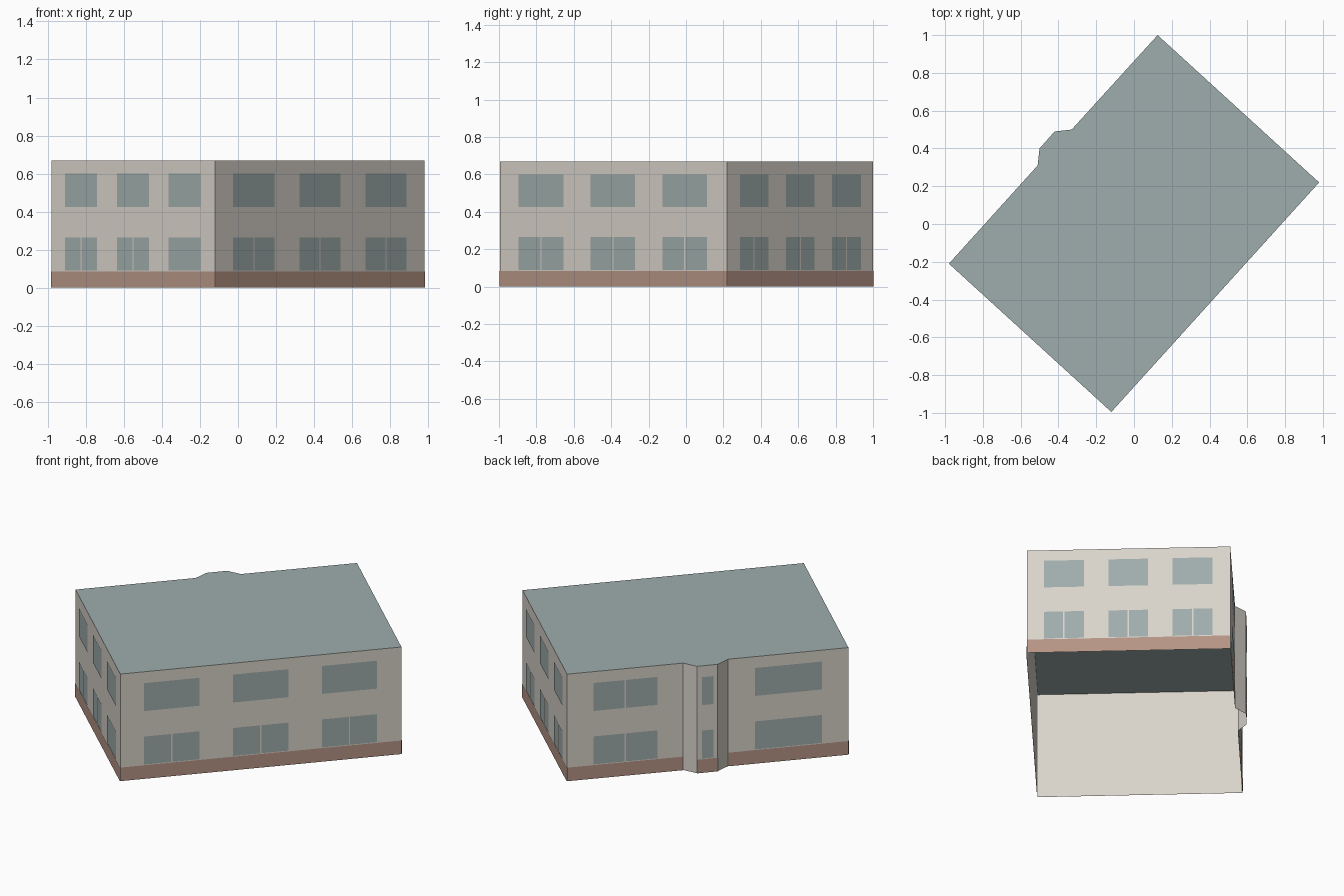
import bpy
import bmesh
from mathutils import Vector

cube = bpy.data.objects.get("Cube")
if cube:
    bpy.data.objects.remove(cube)

HEIGHT = 0.67
PLINTH = 0.085
GAP = 0.003          # distance of plates from the wall
MULLION = 0.004      # half width of the strip between two panes
FLOORS = {"lower": (0.09, 0.265), "upper": (0.425, 0.6)}

# Footprint, counter-clockwise, with a bay on the long back side
LEFT, FRONT, RIGHT, BACK = (-0.98, -0.21), (-0.12, -0.995), (0.98, 0.22), (0.125, 1.0)
BAY = [(-0.33, 0.5), (-0.42, 0.49), (-0.5, 0.4), (-0.51, 0.31)]
FOOTPRINT = [Vector(p) for p in [LEFT, FRONT, RIGHT, BACK] + BAY]


def material(name, rgb):
    mat = bpy.data.materials.new(name)
    linear = [((c / 255 + 0.055) / 1.055) ** 2.4 for c in rgb] + [1]
    mat.use_nodes = True
    mat.diffuse_color = linear
    mat.node_tree.nodes["Principled BSDF"].inputs["Base Color"].default_value = linear
    return mat


PLASTER = material("warm_plaster", (217, 211, 202))
BRICK = material("brick_pink", (182, 149, 134))
GLASS = material("window_glass", (160, 173, 172))
ROOFING = material("roof_grey", (158, 174, 172))


def make(name, quads, mat):
    bm = bmesh.new()
    for corners in quads:
        bm.faces.new([bm.verts.new(c) for c in corners])
    bmesh.ops.remove_doubles(bm, verts=bm.verts, dist=0.0001)
    mesh = bpy.data.meshes.new(name)
    bm.to_mesh(mesh)
    bm.free()
    mesh.materials.append(mat)
    obj = bpy.data.objects.new(name, mesh)
    bpy.context.collection.objects.link(obj)
    return obj


def plate(side, start, end, low, high, offset=GAP):
    """Upright rectangle along a footprint side, between two fractions."""
    a, b = FOOTPRINT[side], FOOTPRINT[(side + 1) % len(FOOTPRINT)]
    d = b - a
    out = Vector((d.y, -d.x)).normalized() * offset
    p, q = a + d * start + out, a + d * end + out
    return [(*p, low), (*q, low), (*q, high), (*p, high)]


def panes(side, start, end, floor, split):
    low, high = FLOORS[floor]
    if not split:
        return [plate(side, start, end, low, high)]
    length = (FOOTPRINT[(side + 1) % len(FOOTPRINT)] - FOOTPRINT[side]).length
    mid, half = (start + end) / 2, MULLION / length
    return [plate(side, start, mid - half, low, high),
            plate(side, mid + half, end, low, high)]


# Wall shell, open underneath, and the flat roof
sides = range(len(FOOTPRINT))
make("walls", [plate(s, 0, 1, 0, HEIGHT, 0) for s in sides], PLASTER)
make("roof", [[(*p, HEIGHT) for p in FOOTPRINT]], ROOFING)

# Plinth on the main walls and the bay front, not on the bay cheeks
make("plinth", [plate(s, 0, 1, 0, PLINTH) for s in (0, 1, 2, 3, 5, 7)], BRICK)

# Three window columns on the plain walls
COLUMNS = [(0.084, 0.281), (0.401, 0.597), (0.717, 0.913)]
for side, label in enumerate(("right_front", "left_front", "left_back")):
    quads = []
    for i, (start, end) in enumerate(COLUMNS):
        single = side == 0 and i == 2
        quads += panes(side, start, end, "lower", not single)
        quads += panes(side, start, end, "upper", False)
    make(label + "_windows", quads, GLASS)

# One window column on each part of the bay side
for side, label, start, end, split in (
        (3, "beside_bay_back", 0.225, 0.777, True),
        (5, "bay", 0.24, 0.8, False),
        (7, "beside_bay_right", 0.223, 0.777, False)):
    quads = [q for floor in FLOORS for q in panes(side, start, end, floor, split)]
    make(label + "_windows", quads, GLASS)
